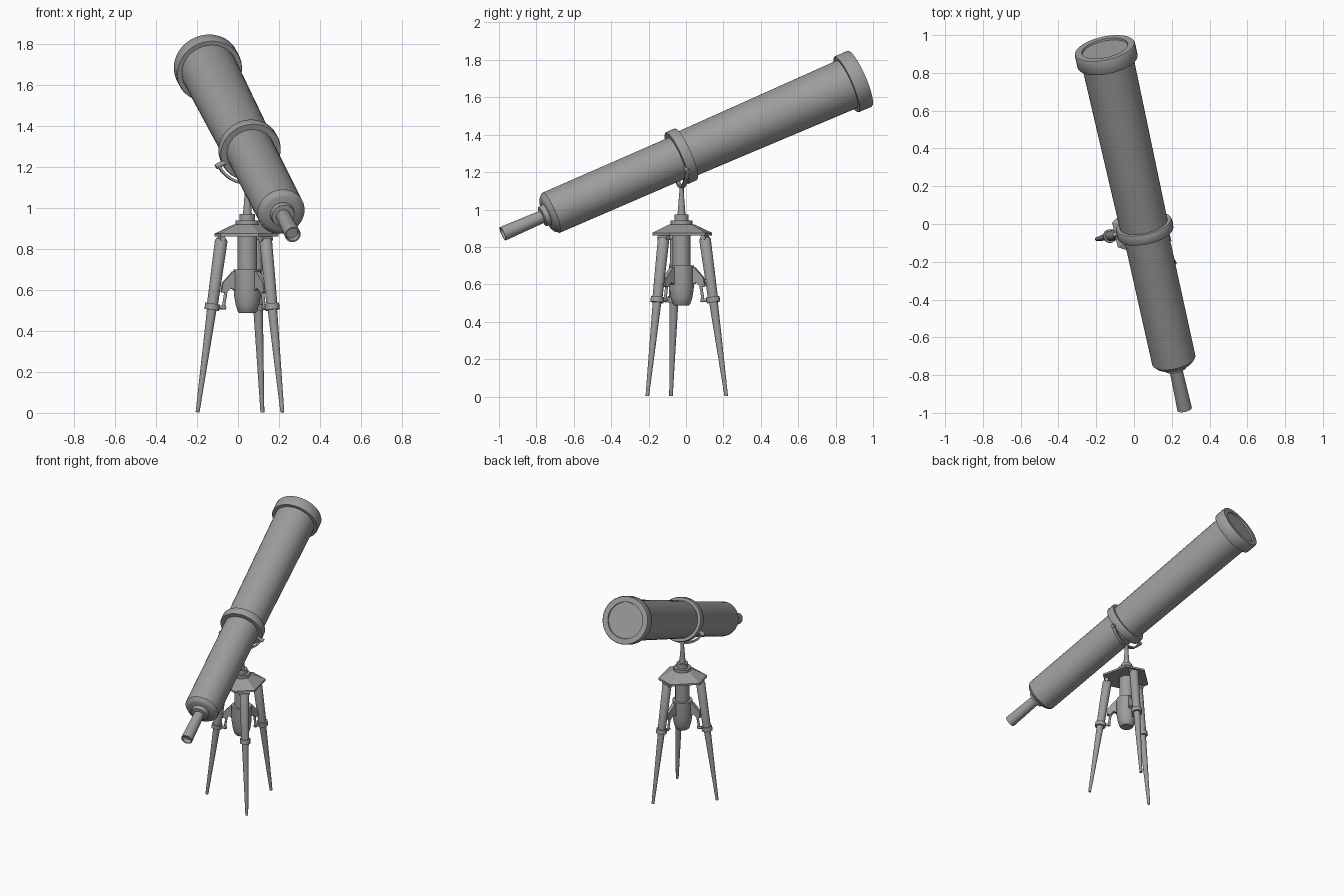
import bpy, bmesh, math
from mathutils import Vector, Matrix

cube = bpy.data.objects.get("Cube")
if cube:
    bpy.data.objects.remove(cube, do_unlink=True)

grey = bpy.data.materials.new("plain_grey")
grey.use_nodes = True
GREY = (0.34, 0.34, 0.34, 1)
grey.diffuse_color = GREY
grey.node_tree.nodes["Principled BSDF"].inputs["Base Color"].default_value = GREY


def finish(name, bm, smooth=True):
    bmesh.ops.remove_doubles(bm, verts=bm.verts, dist=1e-5)
    bmesh.ops.recalc_face_normals(bm, faces=bm.faces)
    mesh = bpy.data.meshes.new(name)
    bm.to_mesh(mesh)
    bm.free()
    mesh.materials.append(grey)
    obj = bpy.data.objects.new(name, mesh)
    bpy.context.collection.objects.link(obj)
    if smooth:
        bpy.ops.object.select_all(action="DESELECT")
        obj.select_set(True)
        bpy.context.view_layer.objects.active = obj
        bpy.ops.object.shade_smooth_by_angle(angle=math.radians(35))
    return obj


def loft(name, rings, smooth=True):
    """Skin a list of equal-length point rings and cap both ends."""
    bm = bmesh.new()
    rows = [[bm.verts.new(p) for p in ring] for ring in rings]
    n = len(rows[0])
    for a, b in zip(rows, rows[1:]):
        for i in range(n):
            j = (i + 1) % n
            bm.faces.new((a[i], a[j], b[j], b[i]))
    bm.faces.new(rows[0])
    bm.faces.new(rows[-1])
    return finish(name, bm, smooth)


def lathe(name, profile, origin, axis, sides=32):
    """Turn (distance, radius) pairs around an axis."""
    rot = Vector(axis).to_track_quat("Z", "Y")
    rings = []
    for d, r in profile:
        angles = [math.tau * i / sides for i in range(sides)]
        rings.append([Vector(origin) + rot @ Vector((r * math.cos(a), r * math.sin(a), d))
                      for a in angles])
    return loft(name, rings)


def rod(name, start, end, r0, r1, sides=16):
    axis = Vector(end) - Vector(start)
    return lathe(name, [(0, r0), (axis.length, r1)], start, axis, sides)


# Telescope tube, all parts turned around one tilted axis
EYE = Vector((0.268, -0.98, 0.87))
AXIS = (Vector((-0.155, 0.93, 1.70)) - EYE).normalized()
tube_parts = {
    "eyepiece": [(0.03, 0.03), (0, 0.032), (0, 0.039), (0.25, 0.034)],
    "eyepiece_collar": [(0.232, 0.042), (0.236, 0.056), (0.262, 0.06), (0.28, 0.06)],
    "rear_tube": [(0.262, 0.09), (0.268, 0.1), (0.288, 0.117), (1.06, 0.119)],
    "middle_ring": [(1.035, 0.115), (1.035, 0.148), (1.04, 0.151), (1.085, 0.151),
                    (1.09, 0.148), (1.09, 0.12)],
    "front_tube": [(1.06, 0.128), (2.08, 0.139)],
    "front_cap": [(2.045, 0.13), (2.045, 0.16), (2.05, 0.163), (2.12, 0.163),
                  (2.125, 0.16), (2.125, 0.124), (2.115, 0.122)],
}
for name, profile in tube_parts.items():
    lathe(name, profile, EYE, AXIS, 40)

# Stand centre column
CX, CY = 0.046, -0.024
BASE = Vector((CX, CY, 0))
UP = (0, 0, 1)
lathe("hub", [(0.488, 0.04), (0.495, 0.047), (0.53, 0.058), (0.58, 0.066), (0.70, 0.067)],
      BASE, UP)
lathe("column", [(0.69, 0.048), (0.87, 0.048)], BASE, UP)
lathe("top_collar", [(0.90, 0.058), (0.94, 0.058), (0.94, 0.038), (0.972, 0.038)], BASE, UP)
lathe("stem", [(0.965, 0.022), (1.09, 0.012), (1.12, 0.012)], BASE, UP, 16)

# Yoke: flat U-shaped strip under the middle ring
side = Vector((-AXIS.y, AXIS.x, 0)).normalized()
flat = side.cross(Vector(UP))
centre = BASE + Vector((0, 0, 1.285))
sections = []
for k in range(25):
    a = math.radians(-64 + 128 * k / 24)
    out = side * math.sin(a) - Vector(UP) * math.cos(a)
    sections.append([centre + out * r + flat * w
                     for r, w in ((0.158, -0.011), (0.17, -0.011), (0.17, 0.011), (0.158, 0.011))])
loft("yoke", sections)
for s, name in ((-1, "right_yoke_pin"), (1, "left_yoke_pin")):
    out = side * s * math.sin(math.radians(62)) - Vector(UP) * math.cos(math.radians(62))
    rod(name, centre + out * 0.13, centre + out * 0.178, 0.013, 0.013)

# Top plate: triangle with cut corners, sloping up to the collar
LEGS = [math.radians(a) for a in (73, 193, 313)]
corners = [a + math.radians(s) for a in LEGS for s in (-24, 24)]
loft("top_plate", [[BASE + Vector((r * math.cos(a), r * math.sin(a), z)) for a in corners]
                   for z, r in ((0.862, 0.165), (0.875, 0.165), (0.92, 0.07))], False)

# Three legs, each with a collar, hub arm and brace
for i, angle in enumerate(LEGS, 1):
    radial = Vector((math.cos(angle), math.sin(angle), 0))
    tangent = Vector((-radial.y, radial.x, 0))

    def at(r, z, w=0):
        return BASE + radial * r + tangent * w + Vector((0, 0, z))

    foot, top = at(0.25, 0.003), at(0.13, 0.85)
    down = foot - top
    lathe(f"leg_{i}", [(0, 0.026), (0.01, 0.031), (0.325, 0.027), (0.325, 0.024),
                       (down.length, 0.0095)], top, down, 20)
    lathe(f"leg_collar_{i}", [(0.32, 0.026), (0.32, 0.036), (0.35, 0.036), (0.35, 0.022)],
          top, down, 20)
    rod(f"leg_hinge_{i}", at(0.13, 0.85, -0.036), at(0.13, 0.85, 0.036), 0.014, 0.014)
    # Plate-shaped arm reaching out from the hub
    outline = ((0.05, 0.695), (0.075, 0.69), (0.125, 0.635), (0.132, 0.59), (0.11, 0.585),
               (0.085, 0.61), (0.05, 0.59))
    loft(f"hub_arm_{i}", [[at(r, z, w) for r, z in outline] for w in (-0.014, 0.014)], False)
    rod(f"brace_peg_{i}", at(0.175, 0.515), at(0.108, 0.515), 0.009, 0.009, 12)
    rod(f"brace_rod_{i}", at(0.122, 0.505), at(0.106, 0.605), 0.008, 0.008, 12)
